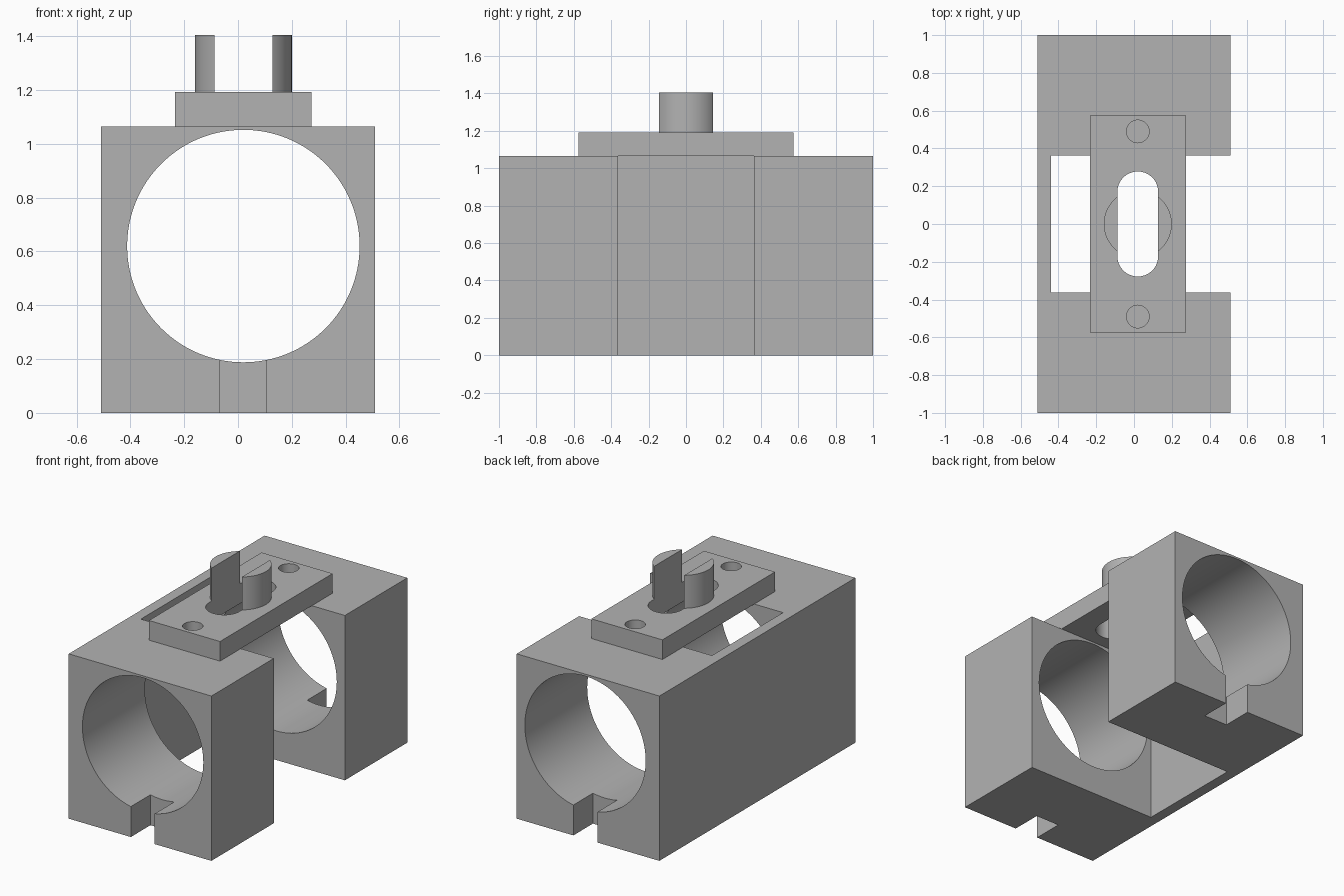
import bpy
import bmesh
import math
from mathutils import Matrix

cube = bpy.data.objects.get("Cube")
if cube:
    bpy.data.objects.remove(cube, do_unlink=True)

grey = bpy.data.materials.new("plain grey")
grey.use_nodes = True
COLOUR = (0.45, 0.45, 0.45, 1)
grey.diffuse_color = COLOUR
grey.node_tree.nodes["Principled BSDF"].inputs["Base Color"].default_value = COLOUR

AXIS_X = 0.02  # shared centre line of the bore, plate and boss


def finish(name, bm):
    mesh = bpy.data.meshes.new(name)
    bmesh.ops.recalc_face_normals(bm, faces=bm.faces[:])
    bm.to_mesh(mesh)
    bm.free()
    obj = bpy.data.objects.new(name, mesh)
    bpy.context.collection.objects.link(obj)
    mesh.materials.append(grey)
    return obj


def box(name, x, y, z):
    bm = bmesh.new()
    bmesh.ops.create_cube(bm, size=1)
    for v in bm.verts:
        for i, (low, high) in enumerate((x, y, z)):
            v.co[i] = low if v.co[i] < 0 else high
    return finish(name, bm)


def cylinder(name, radius, depth, centre, along_y=False, segments=96):
    bm = bmesh.new()
    turn = Matrix.Rotation(math.pi / 2 if along_y else 0, 4, 'X')
    bmesh.ops.create_cone(bm, cap_ends=True, segments=segments, radius1=radius,
                          radius2=radius, depth=depth,
                          matrix=Matrix.Translation(centre) @ turn)
    return finish(name, bm)


def slot(name, radius, half_length, z):
    # Upright prism with a rounded-end outline running along y
    bm = bmesh.new()
    steps = 32
    ring = []
    for side in (1, -1):
        for i in range(steps + 1):
            a = math.pi * i / steps
            ring.append(bm.verts.new((AXIS_X + side * radius * math.cos(a),
                                      side * (half_length - radius + radius * math.sin(a)),
                                      z[0])))
    face = bm.faces.new(ring)
    out = bmesh.ops.extrude_face_region(bm, geom=[face])
    top = [g for g in out["geom"] if isinstance(g, bmesh.types.BMVert)]
    bmesh.ops.translate(bm, verts=top, vec=(0, 0, z[1] - z[0]))
    return finish(name, bm)


def select_only(obj):
    bpy.ops.object.select_all(action='DESELECT')
    obj.select_set(True)
    bpy.context.view_layer.objects.active = obj


def cut(obj, cutters):
    select_only(obj)
    for c in cutters:
        mod = obj.modifiers.new("cut", 'BOOLEAN')
        mod.operation = 'DIFFERENCE'
        mod.solver = 'EXACT'
        mod.object = c
        bpy.ops.object.modifier_apply(modifier=mod.name)
        bpy.data.objects.remove(c, do_unlink=True)
    bpy.ops.object.shade_smooth_by_angle(angle=math.radians(30))


# Body block: long bore, side window and a short key notch at each end
body = box("body_block", (-0.51, 0.51), (-1, 1), (0, 1.065))
cut(body, [
    cylinder("bore_cutter", 0.432, 3, (AXIS_X, 0, 0.62), along_y=True, segments=128),
    box("window_cutter", (-0.44, 1), (-0.363, 0.363), (-1, 2)),
    box("front_notch_cutter", (-0.066, 0.105), (-2, -0.8), (-1, 0.35)),
    box("back_notch_cutter", (-0.066, 0.105), (0.8, 2), (-1, 0.35)),
])

# Top plate with a rounded slot and two screw holes
plate = box("top_plate", (-0.234, 0.274), (-0.575, 0.575), (1.065, 1.192))
cut(plate, [slot("plate_slot_cutter", 0.108, 0.278, (0.9, 1.6))] + [
    cylinder("screw_hole_cutter", 0.06, 1, (AXIS_X, y, 1.2), segments=48)
    for y in (-0.49, 0.49)])

# Round boss split into two prongs by the same slot
boss = cylinder("split_boss", 0.18, 0.213, (AXIS_X, 0, 1.2985))
cut(boss, [slot("boss_slot_cutter", 0.108, 0.278, (0.9, 1.6))])
